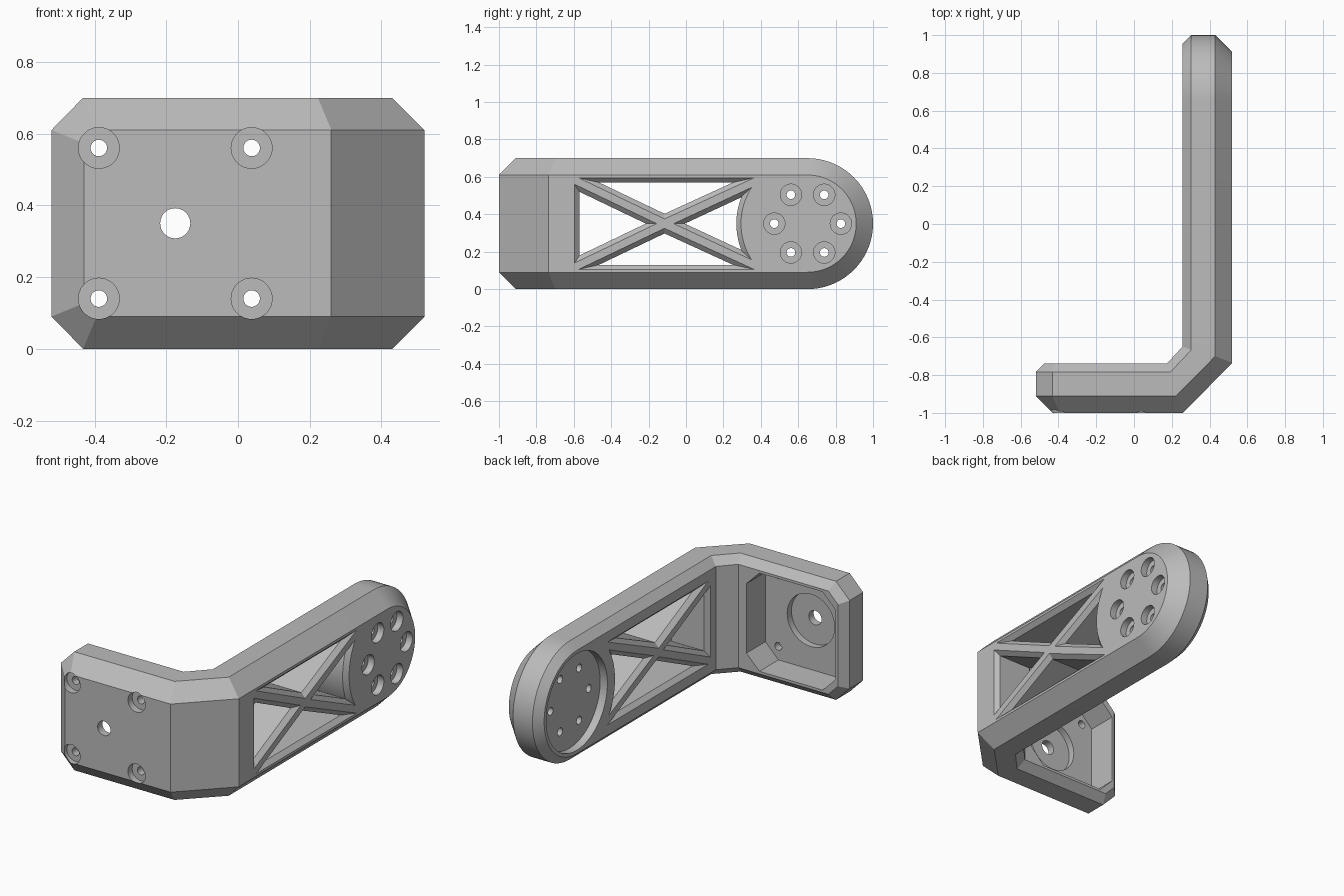
import bpy
import bmesh
from math import cos, sin, radians, tau
from mathutils import Vector

cube = bpy.data.objects.get("Cube")
if cube:
    bpy.data.objects.remove(cube, do_unlink=True)

HEIGHT, MID = 0.70, 0.35
TIP = Vector((0.65, MID))          # centre of the rounded arm end (y, z)
FRONT, SIDE, THICK = -1.0, 0.52, 0.262

grey = bpy.data.materials.new("plain grey")
grey.use_nodes = True
grey.diffuse_color = (0.5, 0.5, 0.5, 1)
grey.node_tree.nodes["Principled BSDF"].inputs["Base Color"].default_value = (0.5, 0.5, 0.5, 1)


def on_plate(p, d):
    return Vector((p[0], FRONT + d, p[1]))


def on_arm(p, d):
    return Vector((SIDE - d, p[0], p[1]))


def inset(poly, d):
    """Mitred inward offset of a counter-clockwise outline."""
    out = []
    for i, p in enumerate(poly):
        a = (p - poly[i - 1]).normalized()
        b = (poly[(i + 1) % len(poly)] - p).normalized()
        m = Vector((-a.y - b.y, a.x + b.x))
        out.append(p + m * (2 * d / m.dot(m)))
    return out


def arc(center, r, start, end, steps):
    angles = [radians(start + (end - start) * i / steps) for i in range(steps + 1)]
    return [Vector((center[0] + r * cos(a), center[1] + r * sin(a))) for a in angles]


def loft(name, loops, caps=None):
    """Skin equal-length loops and close both ends."""
    bm = bmesh.new()
    rings = [[bm.verts.new(p) for p in loop] for loop in loops]
    n = len(rings[0])
    for a, b in zip(rings, rings[1:]):
        for i in range(n):
            j = (i + 1) % n
            bm.faces.new((a[i], a[j], b[j], b[i]))
    for ring in (rings[0], rings[-1]):
        for ids in caps or [range(n)]:
            bm.faces.new([ring[i] for i in ids])
    bmesh.ops.recalc_face_normals(bm, faces=bm.faces)
    mesh = bpy.data.meshes.new(name)
    bm.to_mesh(mesh)
    bm.free()
    mesh.materials.append(grey)
    obj = bpy.data.objects.new(name, mesh)
    bpy.context.collection.objects.link(obj)
    return obj


# Bent body: chamfered plate, diagonal corner and round-ended arm
plate = [Vector(p) for p in ((-0.432, 0), (1, 0), (1, HEIGHT), (-0.432, HEIGHT),
                             (-SIDE, 0.61), (-SIDE, 0.09))]
arm = [Vector((-2, HEIGHT)), Vector((-2, 0))] + arc(TIP, MID, -90, 90, 36)
loops = []
for d, o, bend_x, bend_y in ((0, 0.09, 0.26, -0.735), (0.09, 0, 0.223, -0.70),
                             (0.217, 0, 0.193, -0.667), (THICK, 0.045, 0.175, -0.648)):
    p, a = inset(plate, o), inset(arm, o)[2:]
    low, high = o, HEIGHT - o
    loops.append([on_plate(p[0], d), on_plate((bend_x, low), d), on_arm((bend_y, low), d)]
                 + [on_arm(q, d) for q in a]
                 + [on_arm((bend_y, high), d), on_plate((bend_x, high), d)]
                 + [on_plate(q, d) for q in p[3:]])
n = len(loops[0])
bracket = loft("bracket", loops, [[0, 1, n - 4, n - 3, n - 2, n - 1],
                                  [1, 2, n - 5, n - 4], range(2, n - 4)])


def cut(place, layers):
    """Subtract a solid given as (outline, depth) layers."""
    tool = loft("cutter", [[place(p, d) for p in poly] for poly, d in layers])
    tool.hide_render = True
    mod = bracket.modifiers.new("cut", 'BOOLEAN')
    mod.operation, mod.solver, mod.object = 'DIFFERENCE', 'EXACT', tool
    bpy.context.view_layer.objects.active = bracket
    bpy.ops.object.modifier_apply(modifier=mod.name)
    bpy.data.objects.remove(tool, do_unlink=True)


def drill(place, center, steps):
    cut(place, [(arc(center, r, 0, 350, 35), d) for d, r in steps])


# Octagonal pocket behind the plate
x0, x1, z0, z1, c = -0.46, 0.122, 0.06, 0.64, 0.085
pocket = [Vector(p) for p in ((x0 + c, z0), (x1 - c, z0), (x1, z0 + c), (x1, z1 - c),
                              (x1 - c, z1), (x0 + c, z1), (x0, z1 - c), (x0, z0 + c))]
cut(on_plate, [(pocket, 0.085), (pocket, 0.33)])

# Central hole with its round seat, and four counterbored screw holes
drill(on_plate, (-0.175, MID), [(-0.05, 0.042), (0.045, 0.042), (0.045, 0.155), (0.16, 0.155)])
SCREW = [(-0.05, 0.057), (0.04, 0.057), (0.04, 0.023), (0.3, 0.023)]
for x in (-0.388, 0.038):
    for z in (0.14, 0.56):
        drill(on_plate, (x, z), SCREW)

# Round recess inside the arm end, with a ring of six screw holes
cut(on_arm, [(arc(TIP, 0.285, 0, 355, 71), d) for d in (0.215, 0.35)])
for i in range(6):
    a = tau * i / 6
    drill(on_arm, (TIP.x + 0.178 * cos(a), TIP.y + 0.178 * sin(a)), SCREW)

# Truss windows with chamfered edges on both faces
top = [Vector(p) for p in ((-0.575, 0.595), (-0.115, 0.375), (0.365, 0.595))]
bottom = [Vector((p.x, HEIGHT - p.y)) for p in reversed(top)]
rear = [Vector(p) for p in ((-0.595, 0.56), (-0.595, 0.14), (-0.157, MID))]
fore = [Vector((-0.066, MID))] + arc(TIP, 0.356, 213, 147, 16)
for w in (top, bottom, rear, fore):
    cut(on_arm, [(inset(w, o), d) for o, d in ((-0.015, -0.015), (0.025, 0.025),
                                               (0.025, THICK - 0.025), (-0.015, THICK + 0.015))])

# Smooth the curves, keep chamfers crisp
bpy.ops.object.select_all(action='DESELECT')
bracket.select_set(True)
bpy.context.view_layer.objects.active = bracket
bpy.ops.object.shade_smooth_by_angle(angle=radians(25))
